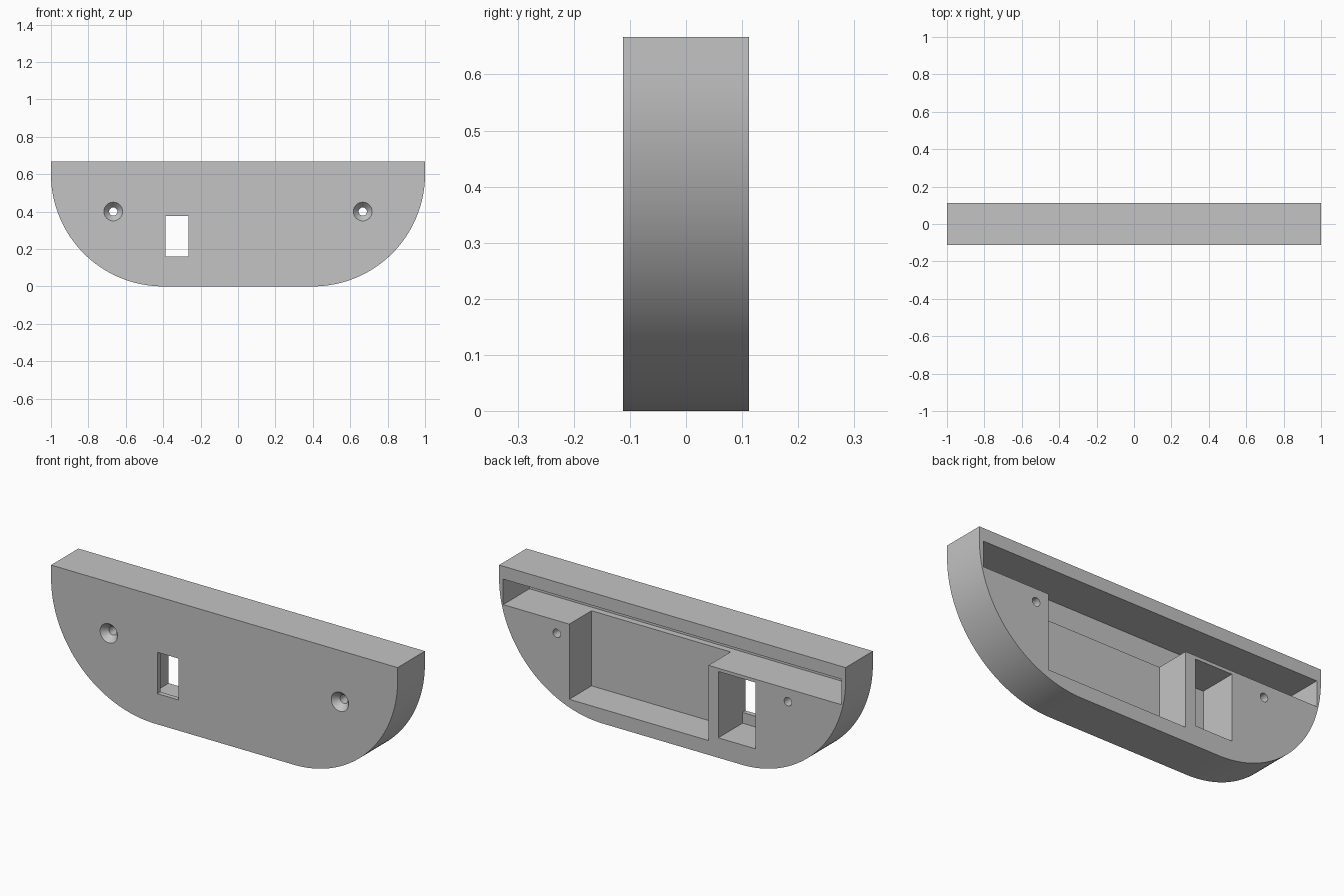
import bpy, bmesh, math

cube = bpy.data.objects.get("Cube")
if cube:
    bpy.data.objects.remove(cube, do_unlink=True)

HALF_DEPTH = 0.1125
HEIGHT = 0.667
RADIUS = 0.6
BACK = HALF_DEPTH + 0.05      # cutters overshoot the open side

grey = bpy.data.materials.new("plain grey")
grey.use_nodes = True
colour = (0.55, 0.55, 0.55, 1)
grey.diffuse_color = colour
grey.node_tree.nodes["Principled BSDF"].inputs["Base Color"].default_value = colour


def prism(name, outline, y0, y1):
    """Extrude an x-z outline from y0 to y1."""
    bm = bmesh.new()
    face = bm.faces.new([bm.verts.new((x, y0, z)) for x, z in outline])
    grown = bmesh.ops.extrude_face_region(bm, geom=[face])
    moved = [v for v in grown["geom"] if isinstance(v, bmesh.types.BMVert)]
    bmesh.ops.translate(bm, vec=(0, y1 - y0, 0), verts=moved)
    bmesh.ops.recalc_face_normals(bm, faces=bm.faces)
    mesh = bpy.data.meshes.new(name)
    bm.to_mesh(mesh)
    bm.free()
    obj = bpy.data.objects.new(name, mesh)
    bpy.context.collection.objects.link(obj)
    return obj


def box(name, x0, x1, z0, z1, y0, y1=BACK):
    return prism(name, [(x0, z0), (x1, z0), (x1, z1), (x0, z1)], y0, y1)


def cone(name, x, z, y0, y1, r0, r1):
    """Round cutter along y, radius r0 at y0 and r1 at y1."""
    bpy.ops.mesh.primitive_cone_add(vertices=40, radius1=r0, radius2=r1, depth=y1 - y0,
                                    location=(x, (y0 + y1) / 2, z),
                                    rotation=(-math.pi / 2, 0, 0))
    obj = bpy.context.object
    obj.name = name
    return obj


def cut(body, cutter):
    cutter.hide_render = True
    mod = body.modifiers.new("cut", "BOOLEAN")
    mod.operation = "DIFFERENCE"
    mod.solver = "EXACT"
    mod.object = cutter
    bpy.context.view_layer.objects.active = body
    bpy.ops.object.modifier_apply(modifier=mod.name)
    bpy.data.objects.remove(cutter, do_unlink=True)


# Body: flat top, large rounded lower corners
STEPS = 40
corner = [(1 - RADIUS + RADIUS * math.sin(a), RADIUS - RADIUS * math.cos(a))
          for a in (math.pi / 2 * i / STEPS for i in range(STEPS + 1))]
right_half = corner + [(1, HEIGHT)]
outline = right_half + [(-x, z) for x, z in reversed(right_half)]
body = prism("housing", outline, -HALF_DEPTH, HALF_DEPTH)

# Long slot and large pocket, open to the back
cut(body, box("slot_cutter", -0.976, 0.976, 0.467, 0.6, -0.104))
cut(body, box("pocket_cutter", -0.208, 0.595, 0.075, 0.5, -0.071))

# Switch recess at the back with a smaller window through the front
cut(body, box("recess_cutter", -0.479, -0.265, 0.104, 0.45, -0.0875))
cut(body, box("window_cutter", -0.387, -0.265, 0.16, 0.376, -BACK, 0))

# Countersunk screw holes
SINK = 0.033
SLOPE = (0.05 - 0.022) / SINK
for x in (-0.667, 0.667):
    cut(body, cone("hole_cutter", x, 0.4, -BACK, BACK, 0.022, 0.022))
    cut(body, cone("countersink_cutter", x, 0.4, -HALF_DEPTH - 0.01, -HALF_DEPTH + SINK,
                   0.05 + SLOPE * 0.01, 0.022))

body.data.materials.clear()
body.data.materials.append(grey)
for poly in body.data.polygons:
    poly.material_index = 0

bpy.ops.object.select_all(action="DESELECT")
body.select_set(True)
bpy.context.view_layer.objects.active = body
bpy.ops.object.shade_smooth_by_angle(angle=math.radians(30))
